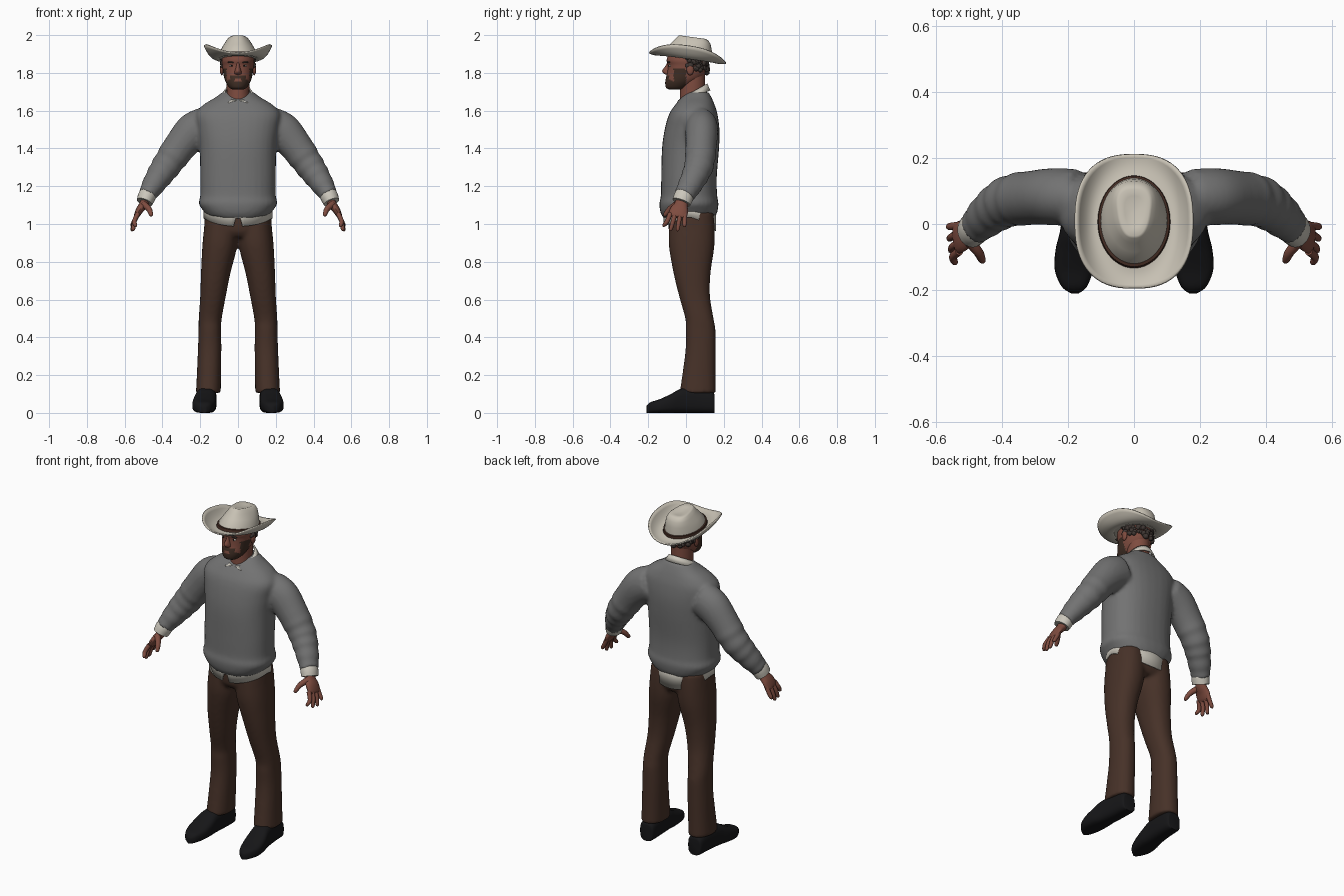
import bpy, bmesh, random
from math import sin, cos, pi, tau, radians
from mathutils import Vector

if "Cube" in bpy.data.objects:
    bpy.data.objects.remove(bpy.data.objects["Cube"])
random.seed(4)


def material(name, r, g, b):
    m = bpy.data.materials.new(name)
    m.use_nodes = True
    m.diffuse_color = (r, g, b, 1)
    bsdf = m.node_tree.nodes["Principled BSDF"]
    bsdf.inputs["Base Color"].default_value = (r, g, b, 1)
    bsdf.inputs["Roughness"].default_value = 0.8
    return m


WOOL = material("grey wool", .17, .17, .17)
CREAM = material("cream cotton", .60, .57, .50)
FELT = material("pale felt", .58, .54, .46)
BROWN = material("brown cloth", .062, .031, .021)
SKIN = material("skin", .21, .072, .05)
BEARD = material("dark beard", .05, .027, .018)
HAIR = material("grey brown hair", .05, .038, .033)
BLACK = material("black leather", .008, .008, .009)
BAND = material("brown band", .055, .024, .016)


def spline(rows, k=5):
    """Smooth rows of numbers through the given ones."""
    out = []
    for i in range(len(rows) - 1):
        a, b = rows[max(i - 1, 0)], rows[i]
        c, d = rows[i + 1], rows[min(i + 2, len(rows) - 1)]
        for j in range(k):
            t = j / k
            out.append([q + t / 2 * (r - p + t * (2 * p - 5 * q + 4 * r - s + t * (3 * (q - r) + s - p)))
                        for p, q, r, s in zip(a, b, c, d)])
    return out + [list(rows[-1])]


def ring(c, u, v, p=1, n=32):
    """Superellipse outline about c with half axes u and v."""
    def power(x):
        return (1 if x > 0 else -1) * abs(x) ** p
    c, u, v = Vector(c), Vector(u), Vector(v)
    return [c + u * power(cos(tau * i / n)) + v * power(sin(tau * i / n)) for i in range(n)]


def loft(bm, rings, caps=True, closed=True):
    vs = [[bm.verts.new(p) for p in r] for r in rings]
    n = len(vs[0])
    for a, b in zip(vs, vs[1:]):
        for i in range(n if closed else n - 1):
            j = (i + 1) % n
            bm.faces.new((a[i], a[j], b[j], b[i]))
    if caps:
        bm.faces.new(vs[0])
        bm.faces.new(vs[-1])


def body(rows, p=1, n=32):
    """Level rings from rows of z, centre x, half width, front y, back y."""
    return [ring((cx, (f + b) / 2, z), (hw, 0, 0), (0, (b - f) / 2, 0), p, n)
            for z, cx, hw, f, b in spline(rows)]


def tube(rows, n=16, k=5):
    """Rings along a path from rows of x, y, z, thickness, breadth."""
    rows = spline(rows, k)
    pts = [Vector(r[:3]) for r in rows]
    out = []
    for i, r in enumerate(rows):
        t = (pts[min(i + 1, len(pts) - 1)] - pts[max(i - 1, 0)]).normalized()
        u = t.cross(Vector((0, 1, 0))).normalized()
        out.append(ring(pts[i], u * r[3], t.cross(u) * r[4], 1, n))
    return out


def ball(bm, c, size, sub=2):
    made = bmesh.ops.create_icosphere(bm, subdivisions=sub, radius=1)["verts"]
    for v in made:
        v.co = Vector([a + b * s for a, b, s in zip(c, v.co, size)])


def finish(name, bm, *mats, mirror=False, voxel=0, thick=0, angle=50):
    bmesh.ops.recalc_face_normals(bm, faces=bm.faces)
    me = bpy.data.meshes.new(name)
    bm.to_mesh(me)
    bm.free()
    ob = bpy.data.objects.new(name, me)
    bpy.context.collection.objects.link(ob)
    for m in mats:
        me.materials.append(m)
    me.shade_smooth()
    me.set_sharp_from_angle(angle=radians(angle))
    if mirror:
        ob.modifiers.new("mirror", 'MIRROR').use_mirror_merge = False
    if voxel:
        r = ob.modifiers.new("merge", 'REMESH')
        r.mode, r.voxel_size, r.use_smooth_shade = 'VOXEL', voxel, True
        s = ob.modifiers.new("soften", 'SMOOTH')
        s.factor, s.iterations = .5, 4
    if thick:
        s = ob.modifiers.new("thickness", 'SOLIDIFY')
        s.thickness, s.offset = thick, 0
    return ob


# Sweater: body and both sleeves merged
bm = bmesh.new()
rings = body([(1.025, 0, .17, -.115, .145), (1.06, 0, .188, -.135, .165), (1.11, 0, .208, -.141, .172),
              (1.15, 0, .2, -.133, .165), (1.25, 0, .2, -.131, .163), (1.4, 0, .203, -.127, .175),
              (1.5, 0, .215, -.113, .177), (1.58, 0, .225, -.09, .167), (1.63, 0, .185, -.058, .152),
              (1.67, 0, .12, -.025, .135), (1.70, 0, .08, .012, .118)], .85)
for r in rings:
    for p in r:
        if p.z < 1.1:
            p.z += .03 * (p.x / .19) ** 2 * (1.1 - p.z) / .075
loft(bm, rings)
for s in (1, -1):
    arm = spline([(.17, .08, 1.52, .1, .085), (.235, .083, 1.49, .1, .087), (.30, .08, 1.42, .088, .083),
                  (.375, .07, 1.315, .078, .078), (.43, .037, 1.235, .066, .068), (.483, -.01, 1.15, .048, .055)])
    for i, row in enumerate(arm):
        fold = 1 + (.04 * sin(i * 2.1) if i > 11 else 0)
        arm[i] = (s * row[0], row[1], row[2], row[3] * fold, row[4] * fold)
    loft(bm, tube(arm, 24, 2))
finish("sweater", bm, WOOL, voxel=.011)

# Shirt tail below the sweater
top, low = [], []
for i in range(96):
    t = tau * i / 96
    x, c = .181 * sin(t), -cos(t)
    y = .02 + c * .137
    drop = .048 * abs(c) ** 1.5 if c < 0 else .072 * c ** 1.5
    if c < 0 and abs(x) < .022:
        drop = .005
    top.append((x * .97, y, 1.1))
    low.append((x, y, 1.035 - drop))
bm = bmesh.new()
loft(bm, [top, low], caps=False)
finish("shirt_tail", bm, CREAM, thick=.006)

# Shirt collar, open at the front
top, low = [], []
for i in range(41):
    f = i / 40
    t, w = .1 + f * (tau - .2), .55 + f * (tau - 1.1)
    top.append((.068 * sin(t), .035 - .074 * cos(t), 1.697 - .045 * cos(t)))
    low.append((.093 * sin(w), .033 - .092 * cos(w), 1.67 - .036 * cos(w)))
bm = bmesh.new()
loft(bm, [top, low], caps=False, closed=False)
finish("collar", bm, CREAM, thick=.008)

# Shirt cuffs
bm = bmesh.new()
loft(bm, tube([(.468, .003, 1.175, .044, .048), (.483, -.012, 1.145, .047, .052),
               (.495, -.024, 1.115, .043, .05)], 24))
finish("cuffs", bm, CREAM, mirror=True)

# Hands: palm, four fingers and thumb
bm = bmesh.new()
loft(bm, tube([(.482, -.015, 1.14, .026, .034), (.498, -.025, 1.105, .024, .036),
               (.52, -.036, 1.075, .02, .048), (.536, -.043, 1.045, .015, .048), (.542, -.045, 1.035, .008, .04)]))
for base, tip, drop, out in ((-.083, -.116, .985, .545), (-.057, -.08, .965, .556),
                             (-.03, -.044, .963, .561), (-.006, -.008, .985, .563)):
    mid = (base + tip) / 2
    loft(bm, tube([(.53, base, 1.055, .013, .013), (.549, mid, 1.015, .012, .012),
                   (out - .002, tip, drop + .008, .01, .01), (out - .002, tip, drop, .004, .004)], 10, 3))
loft(bm, tube([(.5, -.05, 1.105, .018, .018), (.472, -.085, 1.08, .015, .015),
               (.46, -.11, 1.05, .011, .011), (.457, -.115, 1.042, .004, .004)], 10, 3))
finish("hands", bm, SKIN, mirror=True)

# Trousers: two legs and the seat merged
bm = bmesh.new()
for s in (1, -1):
    loft(bm, body([(.105, s * .157, .066, -.034, .158), (.2, s * .154, .064, -.02, .157),
                   (.34, s * .15, .062, -.002, .157), (.44, s * .149, .06, -.002, .156),
                   (.5, s * .147, .061, -.004, .146), (.62, s * .132, .068, -.037, .127),
                   (.74, s * .118, .078, -.066, .13), (.88, s * .097, .092, -.09, .15),
                   (.98, s * .09, .09, -.09, .152), (1.06, s * .088, .085, -.085, .145)], .9))
loft(bm, body([(.93, 0, .15, -.07, .13), (.97, 0, .178, -.092, .15), (1.07, 0, .172, -.09, .146)], .85))
finish("trousers", bm, BROWN, voxel=.011)

# Shoes
rows = spline([(.152, .16, .03, .085), (.14, .16, .045, .11), (.06, .163, .05, .13), (-.02, .17, .054, .13),
               (-.08, .177, .061, .1), (-.14, .182, .058, .072), (-.19, .181, .038, .056), (-.21, .179, .012, .035)])
bm = bmesh.new()
loft(bm, [ring((cx, y, h / 2), (w, 0, 0), (0, 0, h / 2), .65, 24) for y, cx, w, h in rows])
finish("shoes", bm, BLACK, mirror=True)

# Neck
bm = bmesh.new()
loft(bm, body([(1.6, 0, .066, -.035, .1), (1.68, 0, .06, -.032, .1), (1.74, 0, .06, -.03, .1), (1.8, 0, .06, -.03, .1)]))
finish("neck", bm, SKIN)

# Head, with the beard chosen by region
bm = bmesh.new()
loft(bm, body([(1.712, 0, .03, -.09, -.03), (1.722, 0, .046, -.106, .01), (1.745, 0, .062, -.11, .05),
               (1.77, 0, .072, -.107, .085), (1.80, 0, .078, -.1, .105), (1.84, 0, .083, -.097, .113),
               (1.87, 0, .085, -.102, .113), (1.92, 0, .07, -.085, .1)], .95, 64))
for f in bm.faces:
    c = f.calc_center_median()
    jaw = c.y < .01 and c.z < 1.768 - .35 * (c.y + .1)
    moustache = c.y < -.07 and 1.765 < c.z < 1.787 and abs(c.x) < .042
    sideburn = -.065 < c.y < .0 and c.z < 1.825
    lips = c.y < -.09 and abs(c.x) < .018 and 1.757 < c.z < 1.768
    f.material_index = int((jaw or moustache or sideburn) and not lips)
finish("head", bm, SKIN, BEARD)

# Nose
bm = bmesh.new()
loft(bm, [ring((0, -.09, z), (w, 0, 0), (0, d, 0), 1, 16) for z, w, d in spline(
    [(1.79, .012, .012), (1.797, .02, .028), (1.812, .017, .036), (1.835, .01, .02), (1.855, .008, .01)])])
finish("nose", bm, SKIN)

# Ears, eyes, pupils and brows
for name, mat, at, size in (("ears", SKIN, (.086, .022, 1.818), (.01, .02, .032)),
                            ("eyes", CREAM, (.034, -.084, 1.838), (.013, .008, .006)),
                            ("pupils", BLACK, (.034, -.09, 1.838), (.005, .004, .005)),
                            ("brows", HAIR, (.035, -.09, 1.856), (.022, .009, .005))):
    bm = bmesh.new()
    ball(bm, at, size)
    finish(name, bm, mat, mirror=True)

# Curly hair round the back of the head
bm = bmesh.new()
for i in range(110):
    a = random.uniform(-.15, pi + .15)
    z = random.uniform(1.795 + .035 * (1 - abs(sin(a))), 1.89)
    size = random.uniform(.013, .019)
    ball(bm, (.08 * cos(a), .02 + .09 * sin(a), z), (size, size, size), 1)
finish("hair", bm, HAIR)


# Hat: everything follows a plane that slopes to the back
def hat_ring(h, hx, front, back, p=1, curl=0, pinch=0, n=64):
    r = ring((0, (front + back) / 2, 0), (hx, 0, 0), (0, (back - front) / 2, 0), p, n)
    for q in r:
        q.z = 1.88 - .135 * q.y + h + curl * (q.x / .175) ** 2
        q.x *= 1 + pinch * (q.y - .06)
    return r


bm = bmesh.new()
loft(bm, [hat_ring(-.006 * sin(pi * s), .1 + .077 * s, -.12 - .075 * s, .135 + .077 * s, 1 - .2 * s, .064 * s ** 1.5)
          for s in [i / 8 for i in range(9)]], caps=False)
finish("hat_brim", bm, FELT, thick=.007)

bm = bmesh.new()
loft(bm, [hat_ring(h, x, f, b, p, 0, k) for h, x, f, b, p, k in (
    (-.004, .104, -.127, .14, 1, 0), (.025, .1, -.117, .139, 1, 0), (.06, .086, -.085, .136, .95, .8),
    (.09, .069, -.058, .13, .85, 1.8), (.108, .056, -.043, .118, .75, 2.5), (.114, .048, -.036, .105, .75, 3),
    (.108, .03, -.01, .085, .8, 3), (.104, .01, .03, .05, 1, 0))])
finish("hat_crown", bm, FELT, angle=60)

bm = bmesh.new()
loft(bm, [hat_ring(h, x, f, b) for h, x, f, b in (
    (-.003, .111, -.135, .147), (.016, .108, -.129, .146), (.018, .1, -.12, .138))], caps=False)
finish("hat_band", bm, BAND)
